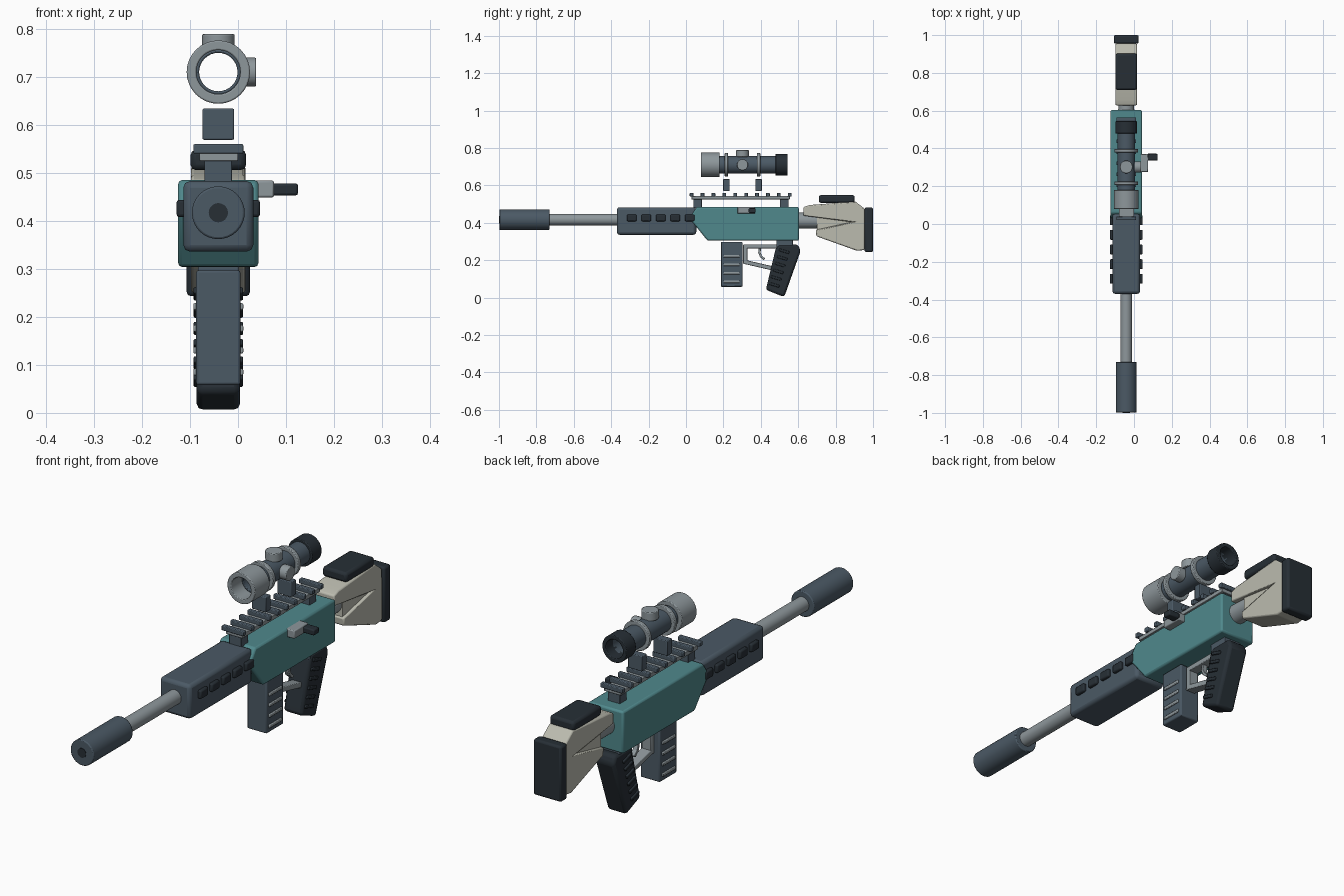
import bpy, bmesh, math
from mathutils import Vector

if "Cube" in bpy.data.objects:
    bpy.data.objects.remove(bpy.data.objects["Cube"])

CX = -0.041          # centre plane of the body
BARREL_Z = 0.417
SCOPE_Z = 0.71


def material(name, rgb):
    m = bpy.data.materials.new(name)
    m.diffuse_color = (*rgb, 1)
    m.use_nodes = True
    m.node_tree.nodes["Principled BSDF"].inputs["Base Color"].default_value = m.diffuse_color
    return m


TEAL = material("teal", (0.08, 0.25, 0.265))
SLATE = material("slate", (0.07, 0.10, 0.13))
BLACK = material("black", (0.02, 0.028, 0.036))
STEEL = material("steel", (0.27, 0.31, 0.33))
BEIGE = material("beige", (0.5, 0.5, 0.43))


def finish(name, bm, mat, bevel=0.0, segments=2):
    bmesh.ops.recalc_face_normals(bm, faces=bm.faces)
    mesh = bpy.data.meshes.new(name)
    bm.to_mesh(mesh)
    bm.free()
    mesh.materials.append(mat)
    ob = bpy.data.objects.new(name, mesh)
    bpy.context.collection.objects.link(ob)
    if bevel:
        mod = ob.modifiers.new("bevel", 'BEVEL')
        mod.width = bevel
        mod.segments = segments
        mod.limit_method = 'ANGLE'
        mod.angle_limit = math.radians(25)
    bpy.ops.object.select_all(action='DESELECT')
    ob.select_set(True)
    bpy.context.view_layer.objects.active = ob
    bpy.ops.object.shade_smooth_by_angle(angle=math.radians(30))
    return ob


def prism(name, profile, width, mat, bevel=0.0, cx=CX):
    """Side profile of (y, z) points extruded across x."""
    bm = bmesh.new()
    face = bm.faces.new([bm.verts.new((cx - width / 2, y, z)) for y, z in profile])
    ext = bmesh.ops.extrude_face_region(bm, geom=[face])
    moved = [g for g in ext["geom"] if isinstance(g, bmesh.types.BMVert)]
    bmesh.ops.translate(bm, verts=moved, vec=(width, 0, 0))
    return finish(name, bm, mat, bevel)


def box(name, x, y, z, mat, bevel=0.0):
    """Box from (min, max) ranges."""
    profile = [(y[0], z[0]), (y[1], z[0]), (y[1], z[1]), (y[0], z[1])]
    return prism(name, profile, x[1] - x[0], mat, bevel, (x[0] + x[1]) / 2)


def bar(name, p, q, thick, width, mat, bevel=0.003):
    """Straight bar between two (y, z) points."""
    p, q = Vector(p), Vector(q)
    d = (q - p).normalized() * thick / 2
    n = Vector((-d.y, d.x))
    return prism(name, [p - d + n, p - d - n, q + d - n, q + d + n], width, mat, bevel)


def lathe(name, origin, axis, profile, mat, closed=False, bevel=0.0, n=32):
    """Spin (distance, radius) points round an axis; closed makes a hollow ring."""
    bm = bmesh.new()
    rot = Vector((0, 0, 1)).rotation_difference(Vector(axis))
    rings = []
    for d, r in profile:
        rings.append([bm.verts.new(Vector(origin) + rot @ Vector(
            (r * math.cos(2 * math.pi * i / n), r * math.sin(2 * math.pi * i / n), d)))
            for i in range(n)])
    pairs = list(zip(rings, rings[1:]))
    if closed:
        pairs.append((rings[-1], rings[0]))
    else:
        bm.faces.new(rings[0])
        bm.faces.new(rings[-1])
    for a, b in pairs:
        for i in range(n):
            j = (i + 1) % n
            bm.faces.new((a[i], a[j], b[j], b[i]))
    return finish(name, bm, mat, bevel)


def rod(name, y0, y1, r, z, mat, bevel=0.0):
    return lathe(name, (CX, 0, z), (0, 1, 0), [(y0, r), (y1, r)], mat, bevel=bevel)


def tube(name, y0, y1, r, inner, mat, bevel=0.003):
    return lathe(name, (CX, 0, SCOPE_Z), (0, 1, 0),
                 [(y0, inner), (y0, r), (y1, r), (y1, inner)], mat, True, bevel)


# Barrel and suppressor
rod("barrel", -0.75, -0.35, 0.031, BARREL_Z, STEEL)
rod("suppressor", -0.998, -0.73, 0.055, BARREL_Z, SLATE, 0.004)
rod("muzzle_bore", -1.0, -0.98, 0.02, BARREL_Z, BLACK)

# Handguard with vents
box("handguard", (-0.114, 0.032), (-0.37, 0.055), (0.336, 0.483), SLATE, 0.014)
for i in range(5):
    y = -0.29 + 0.0775 * i
    for side in (-1, 1):
        x = CX + side * 0.077
        box("handguard_vent", (x - 0.01, x + 0.01), (y - 0.026, y + 0.026),
            (0.408, 0.444), BLACK, 0.006)

# Receiver
prism("receiver", [(0.058, 0.485), (0.018, 0.425), (0.115, 0.304), (0.603, 0.304),
                   (0.603, 0.485)], 0.167, TEAL, 0.008)

# Bolt handle
box("bolt_base", (0.03, 0.075), (0.275, 0.37), (0.449, 0.484), STEEL, 0.004)
box("bolt_knob", (0.07, 0.125), (0.335, 0.372), (0.453, 0.478), BLACK, 0.005)

# Top rail
box("rail_plate", (-0.08, 0.0), (0.03, 0.555), (0.525, 0.543), STEEL, 0.002)
for y in (0.062, 0.525):
    box("rail_post", (-0.07, -0.012), (y - 0.023, y + 0.023), (0.478, 0.53), SLATE, 0.002)
for i in range(10):
    y = 0.03 + 0.0583 * i
    box("rail_tooth", (-0.093, 0.011), (y - 0.01, y + 0.01), (0.54, 0.56), SLATE, 0.003)

# Scope
for y in (0.216, 0.388):
    box("scope_mount", (-0.074, -0.008), (y - 0.017, y + 0.017), (0.569, 0.634), SLATE, 0.003)
    tube("scope_ring", y - 0.009, y + 0.009, 0.063, 0.043, STEEL)
tube("scope_tube", 0.15, 0.5, 0.047, 0.04, SLATE)
tube("scope_objective", 0.079, 0.18, 0.066, 0.046, STEEL)
tube("scope_eyepiece", 0.479, 0.544, 0.058, 0.04, BLACK)
lathe("top_turret", (CX, 0.302, SCOPE_Z), (0, 0, 1), [(0.042, 0.034), (0.079, 0.034)],
      STEEL, bevel=0.003)
lathe("side_turret", (CX, 0.302, SCOPE_Z), (1, 0, 0), [(0.042, 0.03), (0.079, 0.03)],
      STEEL, bevel=0.003)

# Magazine
box("magazine", (-0.087, 0.005), (0.186, 0.302), (0.058, 0.297), SLATE, 0.005)
for i in range(4):
    z = 0.085 + 0.0455 * i
    box("magazine_rib", (-0.093, 0.011), (0.2, 0.287), (z - 0.007, z + 0.007), STEEL, 0.003)

# Pistol grip
box("grip_mount", (-0.083, 0.001), (0.483, 0.572), (0.26, 0.31), SLATE, 0.003)
prism("grip", [(0.49, 0.284), (0.598, 0.284), (0.613, 0.25), (0.525, 0.003),
               (0.427, 0.042), (0.478, 0.255)], 0.09, BLACK, 0.012)
for i in range(6):
    y, z = 0.525 - 0.0105 * i, 0.248 - 0.036 * i
    bar("grip_rib", (y - 0.02, z + 0.006), (y + 0.02, z - 0.006), 0.014, 0.103, BLACK)

# Trigger guard and trigger
guard = [(0.482, 0.274), (0.317, 0.274), (0.317, 0.19), (0.46, 0.157)]
for p, q in zip(guard, guard[1:]):
    bar("trigger_guard", p, q, 0.022, 0.045, STEEL)
trigger = [(0.395, 0.27), (0.393, 0.24), (0.4, 0.222), (0.415, 0.208)]
for p, q in zip(trigger, trigger[1:]):
    bar("trigger", p, q, 0.012, 0.022, STEEL, 0.002)

# Stock: tube, recessed web, two arms and back block
rod("stock_tube", 0.58, 0.76, 0.042, 0.412, STEEL)
prism("stock_web", [(0.7, 0.45), (0.7, 0.34), (0.93, 0.29), (0.93, 0.48)], 0.092, BEIGE)
prism("stock_body", [(0.628, 0.484), (0.66, 0.495), (0.905, 0.514), (0.955, 0.475),
                     (0.955, 0.255), (0.915, 0.25), (0.697, 0.328), (0.694, 0.362),
                     (0.885, 0.404), (0.628, 0.438)], 0.114, BEIGE, 0.006)
box("butt_pad", (-0.107, 0.025), (0.955, 1.0), (0.243, 0.482), BLACK, 0.009)
box("cheek_pad", (-0.099, 0.017), (0.71, 0.902), (0.506, 0.548), BLACK, 0.011)
